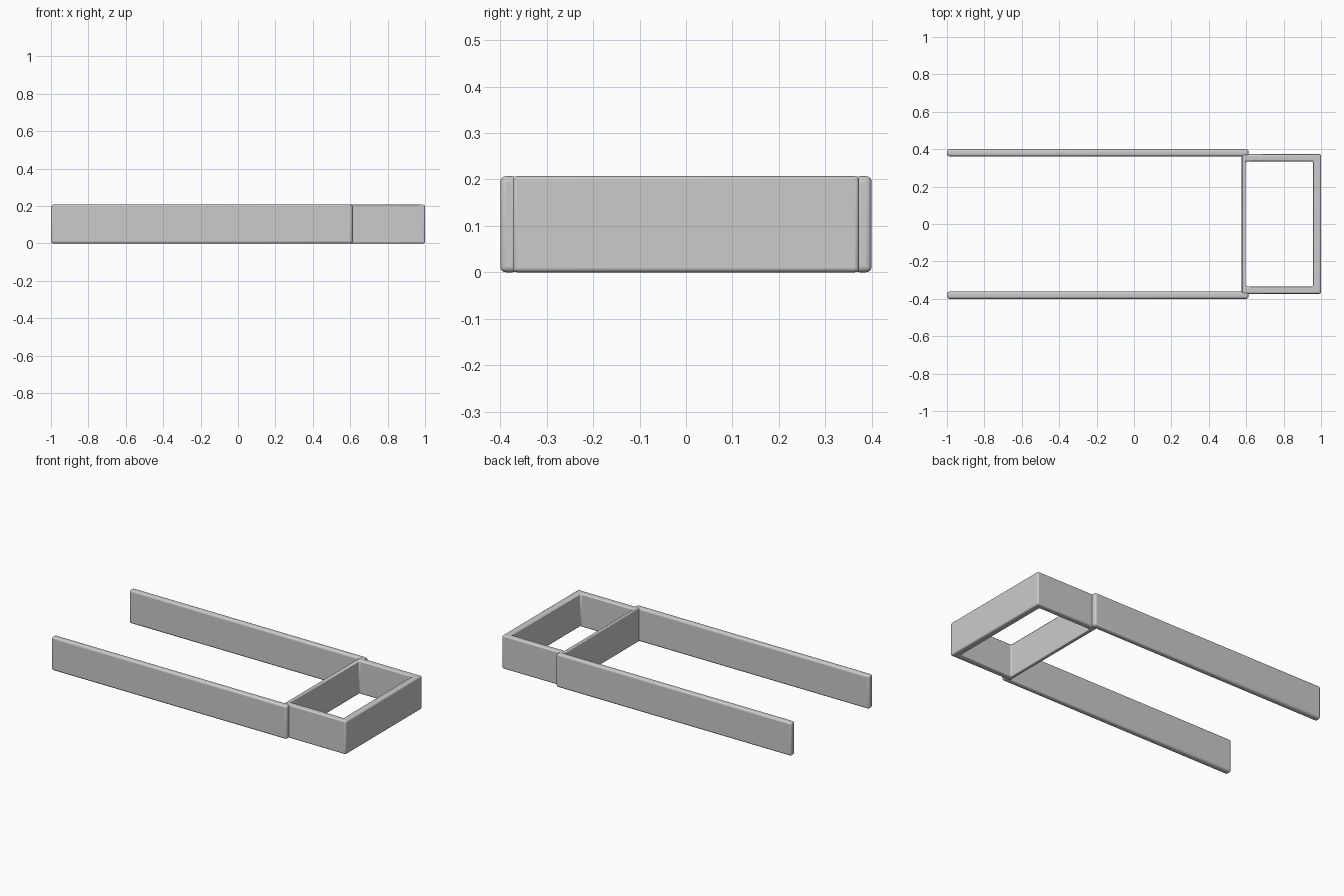
import bpy, bmesh

if "Cube" in bpy.data.objects:
    bpy.data.objects.remove(bpy.data.objects["Cube"])

HEIGHT = 0.207

grey = bpy.data.materials.new("plain grey")
grey.diffuse_color = (0.6, 0.6, 0.6, 1)
grey.use_nodes = True
grey.node_tree.nodes["Principled BSDF"].inputs["Base Color"].default_value = grey.diffuse_color


def finish(name, bm, bevel):
    """Turn a bmesh into a grey object with softly rounded edges."""
    bmesh.ops.recalc_face_normals(bm, faces=bm.faces)
    mesh = bpy.data.meshes.new(name)
    bm.to_mesh(mesh)
    bm.free()
    obj = bpy.data.objects.new(name, mesh)
    bpy.context.collection.objects.link(obj)
    mesh.materials.append(grey)
    mod = obj.modifiers.new("rounded edges", 'BEVEL')
    mod.width, mod.segments = bevel, 4
    mod.limit_method = 'ANGLE'
    bpy.ops.object.select_all(action='DESELECT')
    obj.select_set(True)
    bpy.context.view_layer.objects.active = obj
    bpy.ops.object.shade_smooth_by_angle()
    return obj


def rectangle(bm, x0, x1, y0, y1, z):
    return [bm.verts.new((x, y, z)) for x, y in ((x0, y0), (x1, y0), (x1, y1), (x0, y1))]


def bridge(bm, a, b):
    for i in range(4):
        j = (i + 1) % 4
        bm.faces.new((a[i], a[j], b[j], b[i]))


# long side rails
for side, y0, y1 in (("front", -0.40, -0.362), ("back", 0.362, 0.40)):
    bm = bmesh.new()
    low = rectangle(bm, -1.0, 0.612, y0, y1, 0)
    high = rectangle(bm, -1.0, 0.612, y0, y1, HEIGHT)
    bridge(bm, low, high)
    bm.faces.new(low)
    bm.faces.new(high)
    finish(side + "_rail", bm, 0.012)

# closed end frame, with a thin wall between the rails
bm = bmesh.new()
outer = [rectangle(bm, 0.576, 1.0, -0.373, 0.373, z) for z in (0, HEIGHT)]
inner = [rectangle(bm, 0.597, 0.958, -0.335, 0.335, z) for z in (0, HEIGHT)]
bridge(bm, *outer)
bridge(bm, *inner)
for o, i in zip(outer, inner):
    bridge(bm, o, i)
finish("end_frame", bm, 0.009)
